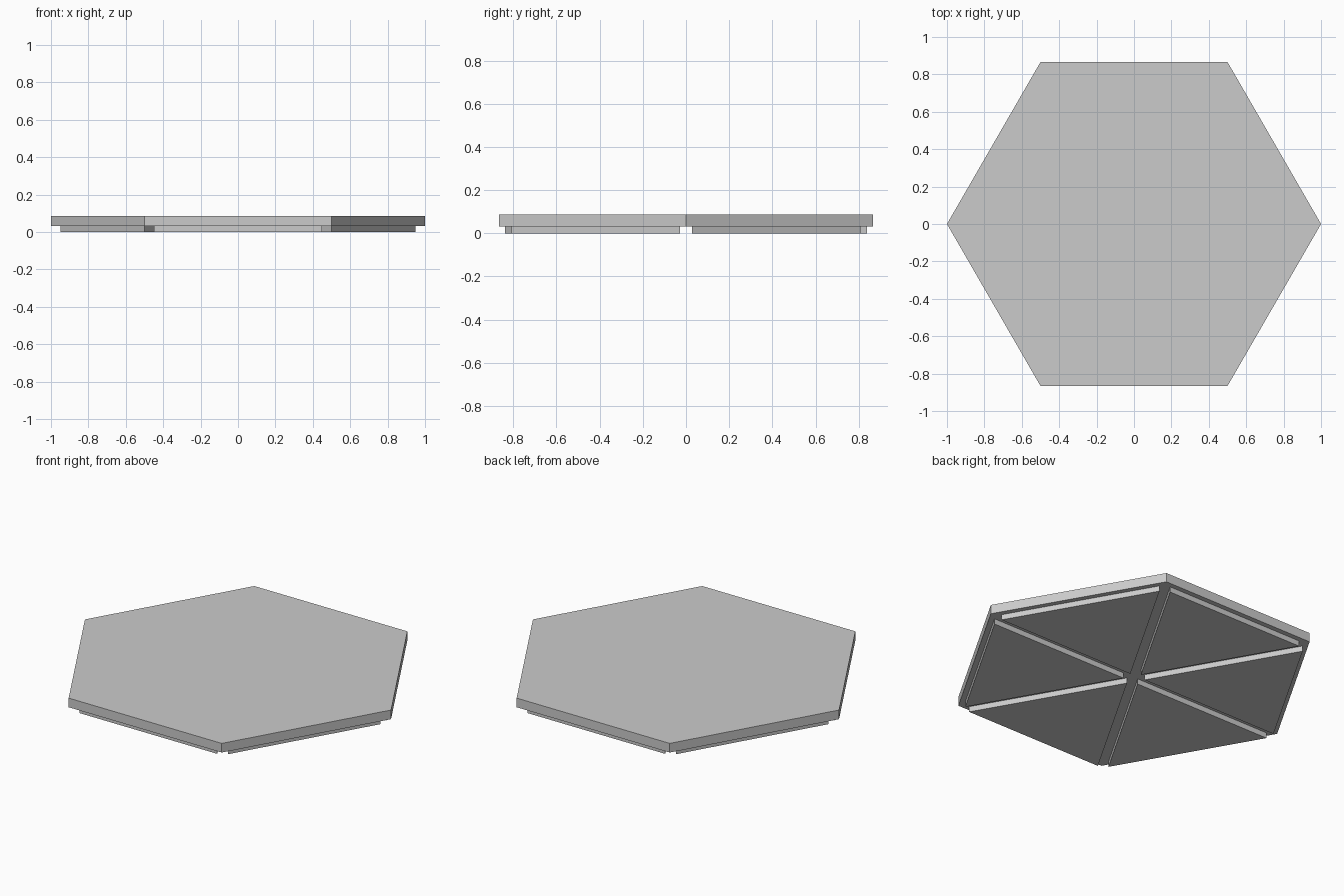
import bpy
import bmesh
from math import cos, sin, pi, sqrt

if "Cube" in bpy.data.objects:
    bpy.data.objects.remove(bpy.data.objects["Cube"], do_unlink=True)

SLAB_BOTTOM, SLAB_TOP = 0.032, 0.086
PAD_SCALE = 0.9

grey = bpy.data.materials.new("plain grey")
grey.use_nodes = True
colour = (0.6, 0.6, 0.6, 1)
grey.diffuse_color = colour
grey.node_tree.nodes["Principled BSDF"].inputs["Base Color"].default_value = colour


def prism(name, sides, radius, z0, z1, turn=0.0, centre=(0.0, 0.0)):
    """Upright flat-sided prism with its first corner at angle turn."""
    bm = bmesh.new()
    corners = []
    for i in range(sides):
        a = turn + 2 * pi * i / sides
        corners.append(bm.verts.new((centre[0] + radius * cos(a),
                                     centre[1] + radius * sin(a), z0)))
    base = bm.faces.new(corners)
    grown = bmesh.ops.extrude_face_region(bm, geom=[base], use_keep_orig=True)
    top = [v for v in grown["geom"] if isinstance(v, bmesh.types.BMVert)]
    bmesh.ops.translate(bm, verts=top, vec=(0, 0, z1 - z0))
    bmesh.ops.recalc_face_normals(bm, faces=bm.faces)
    mesh = bpy.data.meshes.new(name)
    bm.to_mesh(mesh)
    bm.free()
    mesh.materials.append(grey)
    obj = bpy.data.objects.new(name, mesh)
    bpy.context.collection.objects.link(obj)
    return obj


# Hexagonal tile top
prism("tile_slab", 6, 1.0, SLAB_BOTTOM, SLAB_TOP)

# Six triangular pads underneath, one per sector, with gaps between them
reach = 1 / sqrt(3)
for i in range(6):
    a = pi / 6 + i * pi / 3
    prism(f"underside_pad_{i + 1}", 3, reach * PAD_SCALE, 0.0, SLAB_BOTTOM,
          turn=a + pi, centre=(reach * cos(a), reach * sin(a)))
